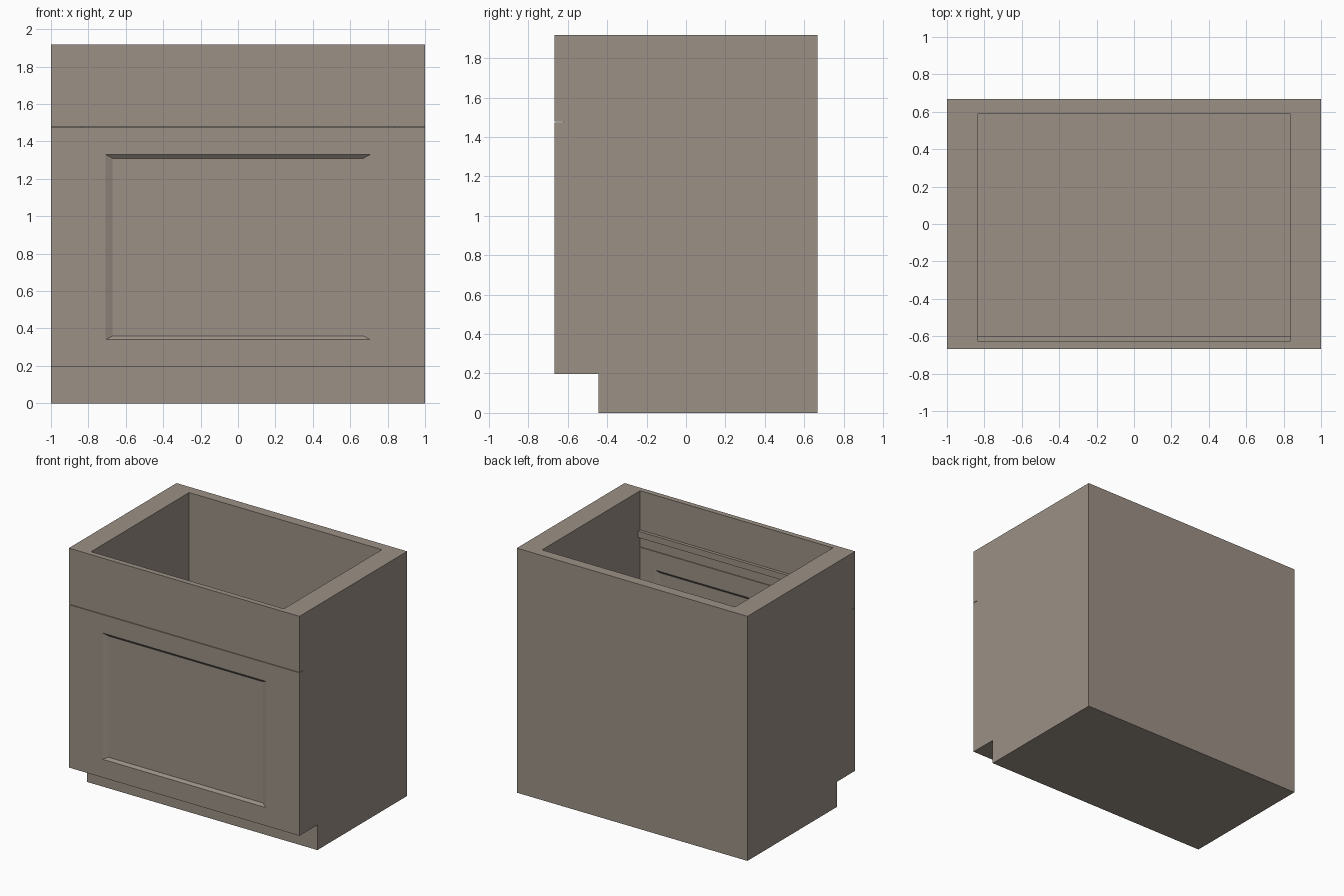
import bpy

if "Cube" in bpy.data.objects:
    bpy.data.objects.remove(bpy.data.objects["Cube"])

YF, YD, YB = -0.667, -0.625, 0.667   # front face, back of door, back of cabinet
TOP, KICK = 1.917, 0.197

# Warm grey-brown paint
paint = bpy.data.materials.new("warm_grey_paint")
paint.diffuse_color = (0.33, 0.28, 0.24, 1)
paint.use_nodes = True
paint.node_tree.nodes["Principled BSDF"].inputs["Base Color"].default_value = paint.diffuse_color


def make(name, verts, faces):
    mesh = bpy.data.meshes.new(name)
    mesh.from_pydata(verts, [], faces)
    mesh.materials.append(paint)
    obj = bpy.data.objects.new(name, mesh)
    bpy.context.collection.objects.link(obj)
    return obj


def extrude_x(name, profile, half):
    """Solid from a (y, z) profile, stretched from -half to +half in x."""
    n = len(profile)
    verts = [(x, y, z) for x in (-half, half) for y, z in profile]
    faces = [tuple(range(n))[::-1], tuple(range(n, 2 * n))]
    faces += [(i, (i + 1) % n, (i + 1) % n + n, i + n) for i in range(n)]
    return make(name, verts, faces)


def box(name, half, y0, y1, z0, z1):
    return extrude_x(name, [(y0, z0), (y1, z0), (y1, z1), (y0, z1)], half)


def panelled_door(name, rings):
    """Closed slab lofted through rectangles (half width, y, z0, z1)."""
    verts = [(sx * h, y, z) for h, y, z0, z1 in rings
             for sx, z in ((-1, z0), (1, z0), (1, z1), (-1, z1))]
    faces = [(0, 1, 2, 3), tuple(len(verts) - i for i in range(1, 5))]
    for r in range(0, len(verts) - 4, 4):
        for i in range(4):
            j = (i + 1) % 4
            faces.append((r + i, r + 4 + i, r + 4 + j, r + j))
    return make(name, verts, faces)


# Carcass with toe-kick notch, hollow and open at top and front
carcass = extrude_x("carcass", [
    (YD, KICK), (-0.445, KICK), (-0.445, 0), (YB, 0), (YB, TOP), (YD, TOP)], 1)
cutter = box("interior_cutter", 0.836, -0.9, 0.588, 0.25, 2.2)
cut = carcass.modifiers.new("hollow", "BOOLEAN")
cut.object = cutter
cut.operation = "DIFFERENCE"
cut.solver = "EXACT"
cutter.hide_render = True
cutter.hide_set(True)

# Rail behind the drawer front
box("front_rail", 0.836, YD, -0.6, 1.56, 1.61)

# Drawer front, above a thin gap
box("drawer_front", 1, YF, YD, 1.478, TOP)

# Door with a bevelled recess on both faces
depth = 0.017
panelled_door("door", [
    (0.67, YF + depth, 0.36, 1.31),
    (0.708, YF, 0.34, 1.33),
    (1, YF, KICK, 1.474),
    (1, YD, KICK, 1.474),
    (0.708, YD, 0.34, 1.33),
    (0.67, YD - depth, 0.36, 1.31)])
